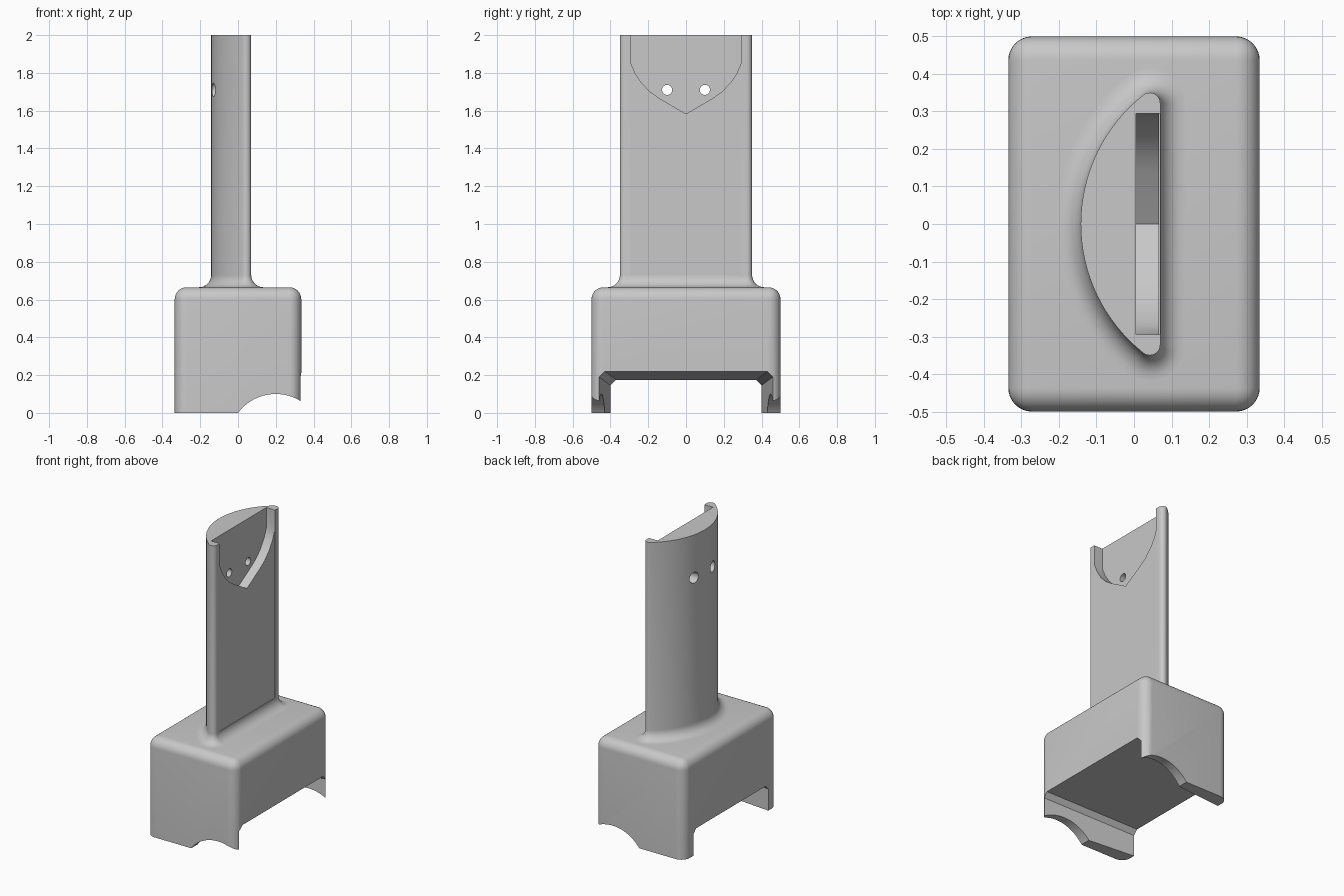
import bpy, bmesh, math

if "Cube" in bpy.data.objects:
    bpy.data.objects.remove(bpy.data.objects["Cube"], do_unlink=True)

grey = bpy.data.materials.new("plain_grey")
grey.use_nodes = True
GREY = (0.58, 0.58, 0.58, 1)
grey.diffuse_color = GREY
grey.node_tree.nodes["Principled BSDF"].inputs["Base Color"].default_value = GREY


def add_object(name, bm):
    bmesh.ops.recalc_face_normals(bm, faces=bm.faces)
    mesh = bpy.data.meshes.new(name)
    bm.to_mesh(mesh)
    bm.free()
    mesh.materials.append(grey)
    obj = bpy.data.objects.new(name, mesh)
    bpy.context.collection.objects.link(obj)
    return obj


def loft(name, rings):
    """Closed solid skinned through rings of equal length."""
    bm = bmesh.new()
    loops = [[bm.verts.new(p) for p in ring] for ring in rings]
    n = len(loops[0])
    for a, b in zip(loops, loops[1:]):
        for i in range(n):
            j = (i + 1) % n
            bm.faces.new((a[i], a[j], b[j], b[i]))
    bm.faces.new(loops[0])
    bm.faces.new(loops[-1])
    return add_object(name, bm)


def block(name, x, y, z):
    return loft(name, [[(a, y[0], z[0]), (a, y[1], z[0]), (a, y[1], z[1]), (a, y[0], z[1])] for a in x])


def x_disc(x, y, z, r, n=32):
    return [(x, y + r * math.cos(math.tau * i / n), z + r * math.sin(math.tau * i / n)) for i in range(n)]


def activate(obj):
    bpy.ops.object.select_all(action="DESELECT")
    obj.select_set(True)
    bpy.context.view_layer.objects.active = obj


def cut(target, cutter):
    cutter.hide_render = True
    mod = target.modifiers.new("cut", "BOOLEAN")
    mod.operation = "DIFFERENCE"
    mod.solver = "EXACT"
    mod.object = cutter
    activate(target)
    bpy.ops.object.modifier_apply(modifier=mod.name)
    bpy.data.objects.remove(cutter, do_unlink=True)


# Base: block with rounded top and upright edges
HX, HY, HZ = 0.335, 0.5, 0.665
base = block("base", (-HX, HX), (-HY, HY), (0, HZ))
bm = bmesh.new()
bm.from_mesh(base.data)
edges = [e for e in bm.edges if any(v.co.z > 0.1 for v in e.verts)]
bmesh.ops.bevel(bm, geom=edges, offset=0.063, segments=8, profile=0.5, affect="EDGES")
bm.to_mesh(base.data)
bm.free()


# Tapered channel through the underside, with chamfered upper corners
def channel_section(x):
    t = (x + HX) / (2 * HX)
    w, h, c = 0.40 + 0.06 * t, 0.175 + 0.045 * t, 0.03
    half = [(w, -0.1), (w, h - c), (w - c, h)]
    return [(x, y, z) for y, z in half] + [(x, -y, z) for y, z in reversed(half)]


cut(base, loft("channel_cutter", [channel_section(-0.4), channel_section(0.4)]))

# Round arch across the legs
arch = [[(0.2 + 0.25 * math.cos(math.tau * i / 96), y, -0.15 + 0.25 * math.sin(math.tau * i / 96))
         for i in range(96)] for y in (-0.6, 0.6)]
cut(base, loft("arch_cutter", arch))


# Post: bowed back, rounded rims, flared foot
def post_section(z, grow):
    tip = math.atan2(0.322, -0.254)
    side = []
    for i in range(11):                      # rounded rim
        a = tip * i / 10
        r = 0.028 + grow
        side.append((0.042 + r * math.cos(a), 0.322 + r * math.sin(a), z))
    for i in range(1, 17):                   # bowed back
        a = tip + (math.pi - tip) * i / 16
        r = 0.438 + grow
        side.append((0.296 + r * math.cos(a), r * math.sin(a), z))
    return side + [(x, -y, z) for x, y, z in reversed(side[:-1])]


R = 0.065
rings = [post_section(HZ - 0.02, R)]
for i in range(9):
    a = math.pi / 2 * i / 8
    rings.append(post_section(HZ + R * (1 - math.cos(a)), R * (1 - math.sin(a))))
rings.append(post_section(2.0, 0))
post = loft("post", rings)

# Shallow flat panel between the two rims
cut(post, block("panel_cutter", (0.067, 0.2), (-0.295, 0.295), (HZ + R, 2.1)))

# Deep pointed recess at the head
half = [(0.295, 2.1), (0.295, 1.86), (0.27, 1.80), (0.235, 1.747), (0.19, 1.70), (0.14, 1.665)]
outline = half + [(0, 1.583)] + [(-y, z) for y, z in reversed(half)]
cut(post, loft("recess_cutter", [[(x, y, z) for y, z in outline] for x in (0.005, 0.2)]))

# Two screw holes, wider towards the back
for y in (-0.1, 0.1):
    cut(post, loft("hole_cutter", [x_disc(-0.2, y, 1.71, 0.041), x_disc(0.03, y, 1.71, 0.025)]))

for obj in (base, post):
    activate(obj)
    bpy.ops.object.shade_smooth_by_angle(angle=math.radians(25))
